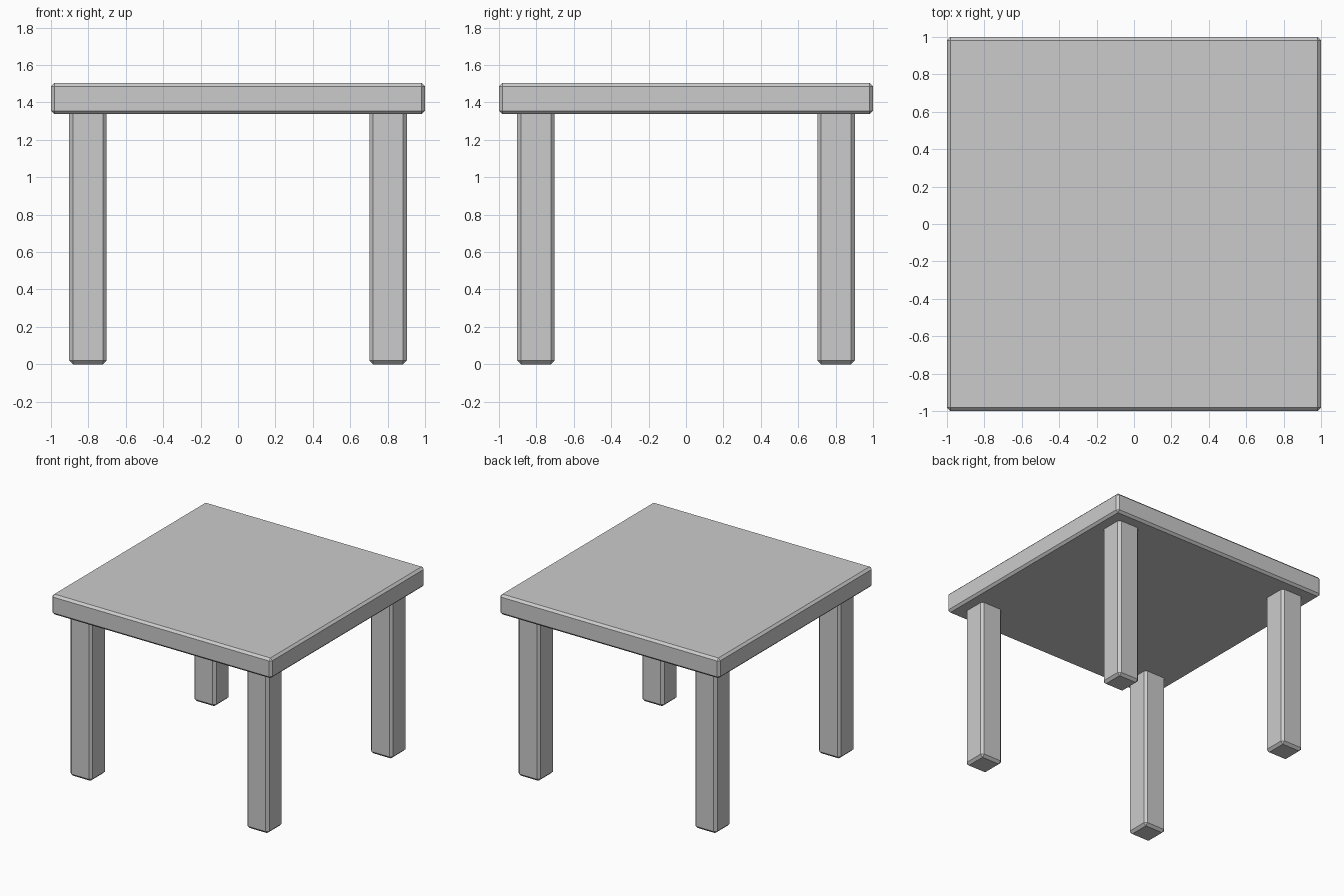
import bpy

if "Cube" in bpy.data.objects:
    bpy.data.objects.remove(bpy.data.objects["Cube"])


def chamfered_box(name, size, centre, width):
    """Box with single-segment chamfers on every edge."""
    bpy.ops.mesh.primitive_cube_add(size=1, location=centre)
    ob = bpy.context.object
    ob.name = name
    ob.scale = size
    bpy.ops.object.transform_apply(location=False, rotation=False, scale=True)
    bevel = ob.modifiers.new("chamfer", 'BEVEL')
    bevel.width = width
    bevel.segments = 1
    bevel.limit_method = 'NONE'
    return ob


TOP_Z, UNDER_Z = 1.503, 1.337
LEG_TOP = 1.42   # legs run up into the table top

# Table top
chamfered_box("table_top", (2, 2, TOP_Z - UNDER_Z),
              (0, 0, (TOP_Z + UNDER_Z) / 2), 0.018)

# Four square legs
for y, depth in ((-0.803, "front"), (0.803, "back")):
    for x, side in ((-0.803, "left"), (0.803, "right")):
        chamfered_box(f"{depth}_{side}_leg", (0.2, 0.2, LEG_TOP),
                      (x, y, LEG_TOP / 2), 0.02)
